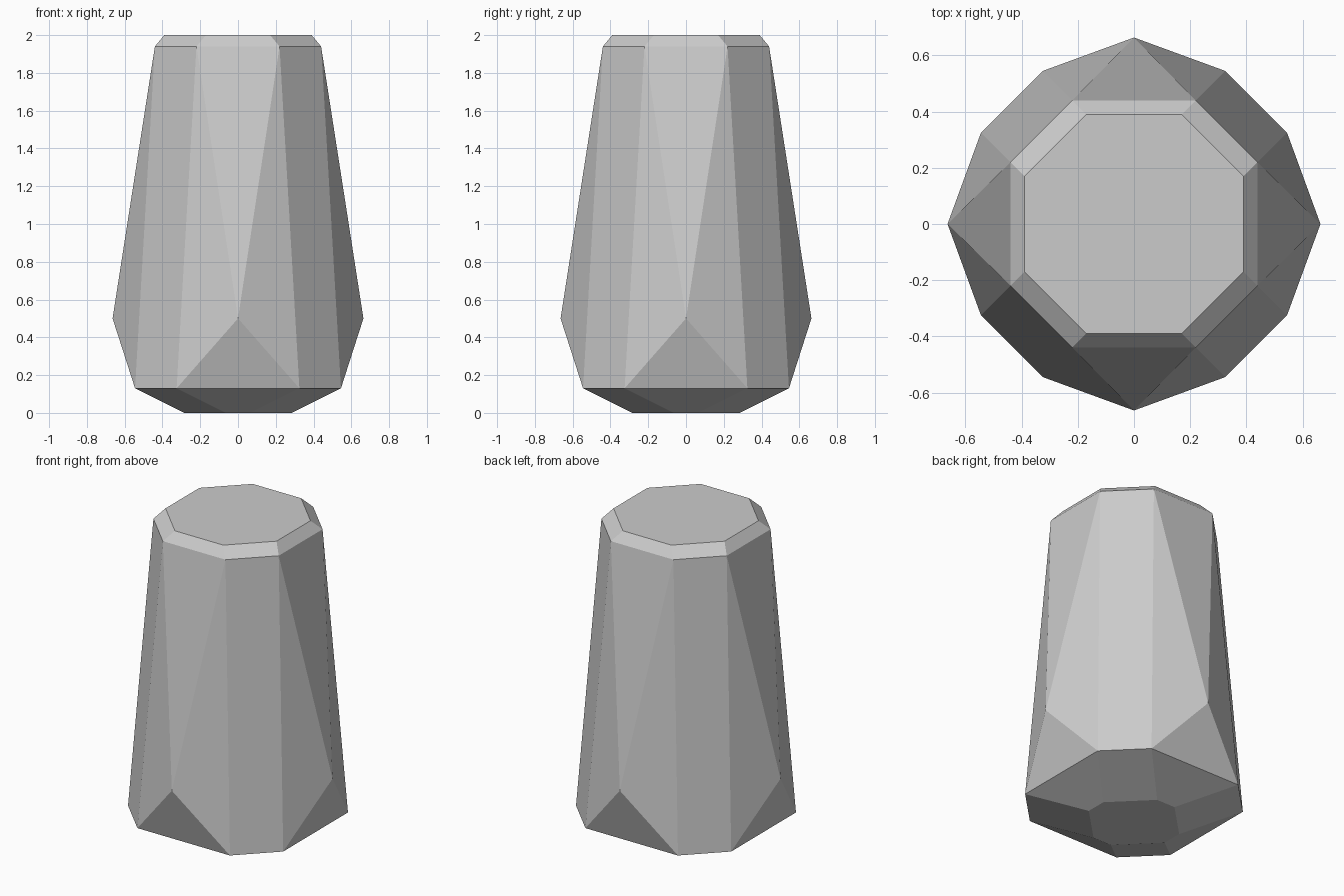
import bpy
import bmesh
import math

cube = bpy.data.objects.get("Cube")
if cube:
    bpy.data.objects.remove(cube, do_unlink=True)

# Plain grey stone
grey = bpy.data.materials.new("grey")
grey.use_nodes = True
colour = (0.6, 0.6, 0.6, 1)
grey.diffuse_color = colour
grey.node_tree.nodes["Principled BSDF"].inputs["Base Color"].default_value = colour


def ring(bm, a, b, z):
    """Eight corners: (a, b) mirrored across both axes and the diagonals."""
    for x, y in ((a, b), (b, a)):
        for sx in (1, -1):
            for sy in (1, -1):
                bm.verts.new((sx * x, sy * y, z))


bm = bmesh.new()
# Flat top, chamfer edge, lower shoulder and small base
ring(bm, 0.39, 0.17, 2.0)
ring(bm, 0.44, 0.22, 1.94)
ring(bm, 0.545, 0.325, 0.13)
ring(bm, 0.285, 0.065, 0.0)
# Four belly points on the axes
for x, y in ((1, 0), (-1, 0), (0, 1), (0, -1)):
    bm.verts.new((0.664 * x, 0.664 * y, 0.5))

# Faceted skin around the corners, with flat facets merged
bmesh.ops.convex_hull(bm, input=bm.verts)
bmesh.ops.dissolve_limit(bm, angle_limit=math.radians(0.3),
                         verts=bm.verts, edges=bm.edges)
bmesh.ops.recalc_face_normals(bm, faces=bm.faces)

mesh = bpy.data.meshes.new("faceted_body")
bm.to_mesh(mesh)
bm.free()
mesh.materials.append(grey)
body = bpy.data.objects.new("faceted_body", mesh)
bpy.context.collection.objects.link(body)
